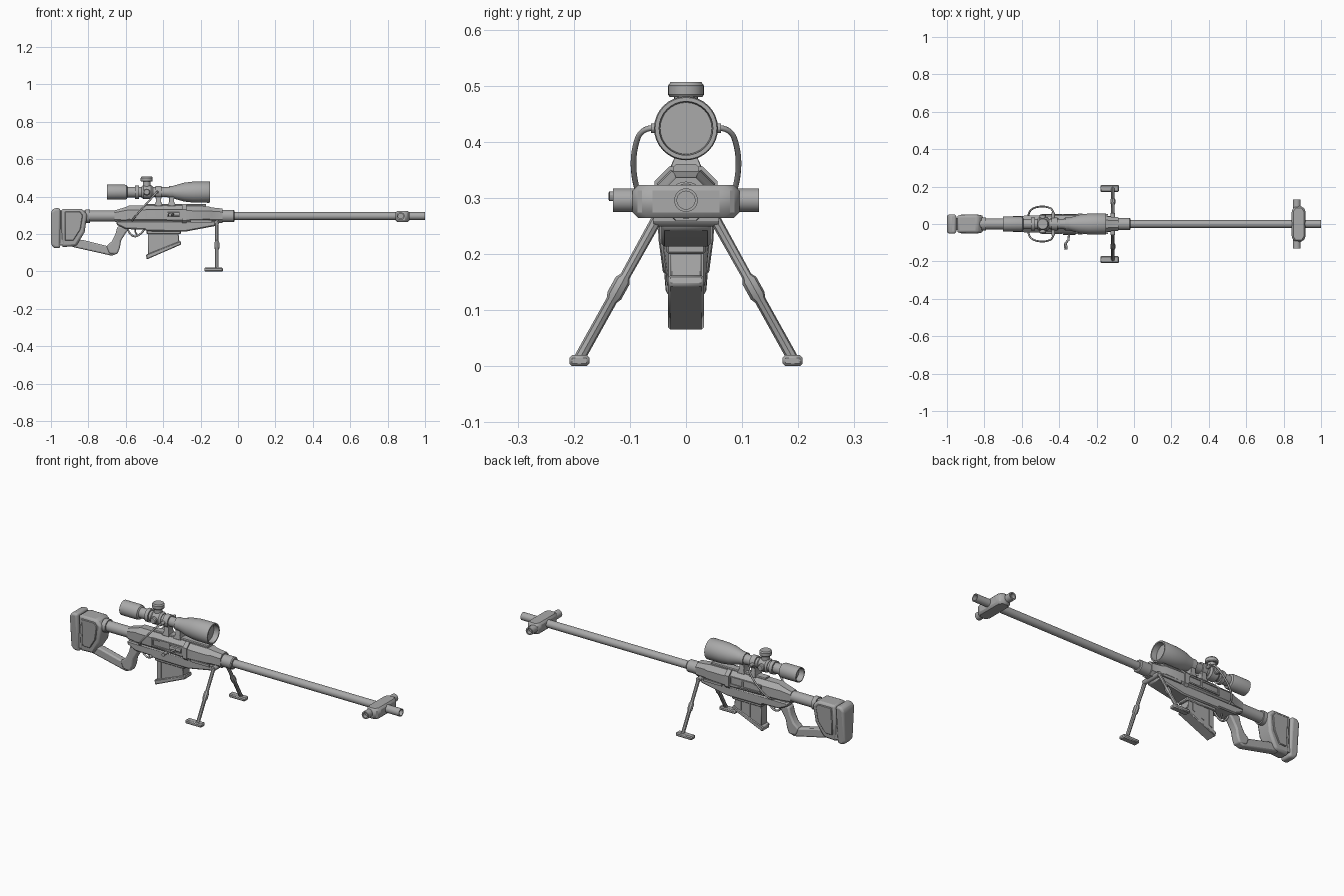
import bpy, bmesh, math
from mathutils import Vector

cube = bpy.data.objects.get("Cube")
if cube:
    bpy.data.objects.remove(cube, do_unlink=True)

gray = bpy.data.materials.new("gunmetal gray")
gray.use_nodes = True
gray.diffuse_color = (0.4, 0.4, 0.4, 1)
gray.node_tree.nodes["Principled BSDF"].inputs["Base Color"].default_value = (0.4, 0.4, 0.4, 1)
parts = []
AXIS = 0.296    # barrel height
SIGHT = 0.424   # scope height


def finish(name, bm, bevel=0, segments=1):
    bmesh.ops.recalc_face_normals(bm, faces=bm.faces)
    mesh = bpy.data.meshes.new(name)
    bm.to_mesh(mesh)
    bm.free()
    mesh.materials.append(gray)
    ob = bpy.data.objects.new(name, mesh)
    bpy.context.collection.objects.link(ob)
    if bevel:
        mod = ob.modifiers.new("Bevel", "BEVEL")
        mod.width, mod.segments, mod.limit_method = bevel, segments, "ANGLE"
    parts.append(ob)
    return ob


def bridge(bm, rings, caps=True):
    n = len(rings[0])
    for a, b in zip(rings, rings[1:]):
        for i in range(n):
            j = (i + 1) % n
            bm.faces.new((a[i], a[j], b[j], b[i]))
    if caps:
        bm.faces.new(rings[0])
        bm.faces.new(rings[-1])


def prism(name, outline, half, y=0, bevel=0, segments=1):
    """Side profile (x, z) extruded across; half is a width or a function of z."""
    width = half if callable(half) else lambda z: half
    bm = bmesh.new()
    bridge(bm, [[bm.verts.new((x, y + s * width(z), z)) for x, z in outline] for s in (-1, 1)])
    return finish(name, bm, bevel, segments)


def box(name, x0, x1, z0, z1, half, y=0, bevel=0):
    return prism(name, [(x0, z0), (x1, z0), (x1, z1), (x0, z1)], half, y, bevel)


def loft(name, sections):
    """Chamfered box sections along x: (x, half width, bottom, top, chamfer)."""
    bm = bmesh.new()
    rings = []
    for x, w, lo, hi, c in sections:
        quarter = [(w, hi - c), (w - c, hi)]
        low = [(w - c, lo), (w, lo + c)]
        ring = quarter + [(-y, z) for y, z in reversed(quarter)]
        ring += [(-y, z) for y, z in reversed(low)] + low
        rings.append([bm.verts.new((x, y, z)) for y, z in ring])
    bridge(bm, rings)
    return finish(name, bm)


def turned(name, profile, origin, axis="X", sides=24):
    """Turned part: profile of (distance along axis, radius)."""
    direction = {"X": Vector((1, 0, 0)), "Y": Vector((0, 1, 0)), "Z": Vector((0, 0, 1))}[axis] \
        if isinstance(axis, str) else Vector(axis).normalized()
    u = direction.orthogonal().normalized()
    v = direction.cross(u)
    bm = bmesh.new()
    rings = []
    for d, r in profile:
        rings.append([bm.verts.new(Vector(origin) + direction * d
                      + (u * math.cos(t) + v * math.sin(t)) * r)
                      for t in (2 * math.pi * i / sides for i in range(sides))])
    bridge(bm, rings)
    return finish(name, bm)


def rod(name, a, b, r, sides=12):
    d = Vector(b) - Vector(a)
    return turned(name, [(0, r), (d.length, r)], a, d, sides)


def hose(name, points, r):
    curve = bpy.data.curves.new(name, "CURVE")
    curve.dimensions, curve.bevel_depth, curve.bevel_resolution = "3D", r, 2
    curve.use_fill_caps = True
    spline = curve.splines.new("NURBS")
    spline.points.add(len(points) - 1)
    spline.use_endpoint_u, spline.order_u = True, 3
    for p, co in zip(spline.points, points):
        p.co = (*co, 1)
    curve.materials.append(gray)
    bpy.context.collection.objects.link(bpy.data.objects.new(name, curve))


# Barrel with hollow muzzle, and its collar
turned("barrel", [(-0.1, 0.021), (1, 0.021), (1, 0.016), (0.95, 0.016)], (0, 0, AXIS))
turned("barrel_collar", [(-0.1, 0.033), (-0.025, 0.033), (-0.02, 0.029)], (0, 0, AXIS))

# Muzzle brake with side vents
bm = bmesh.new()
plan = [(0.842, -0.07), (0.858, -0.095), (0.902, -0.095), (0.918, -0.07),
        (0.918, 0.07), (0.902, 0.095), (0.858, 0.095), (0.842, 0.07)]
bridge(bm, [[bm.verts.new((x, y, z)) for x, y in plan] for z in (0.264, 0.323)])
finish("muzzle_brake", bm, 0.01)
for s, side in ((-1, "right"), (1, "left")):
    turned("brake_vent_" + side, [(0, 0.021), (0.13, 0.021), (0.13, 0.014), (0.11, 0.014)],
           (0.87, 0, AXIS), (0, s, 0), 16)

# Receiver and fore end
loft("receiver", [(-0.66, 0.03, 0.266, 0.326, 0.012), (-0.6, 0.038, 0.257, 0.344, 0.018),
                  (-0.585, 0.045, 0.255, 0.352, 0.024), (-0.29, 0.048, 0.25, 0.352, 0.025)])
loft("fore_end", [(-0.29, 0.052, 0.25, 0.35, 0.025), (-0.16, 0.05, 0.255, 0.348, 0.025),
                  (-0.14, 0.04, 0.258, 0.342, 0.02), (-0.083, 0.036, 0.26, 0.336, 0.018)])
loft("receiver_band", [(-0.3, 0.056, 0.246, 0.356, 0.026), (-0.275, 0.056, 0.246, 0.356, 0.026)])
prism("lower_housing", [(-0.65, 0.27), (-0.65, 0.25), (-0.6, 0.226), (-0.5, 0.224), (-0.49, 0.215),
                        (-0.28, 0.213), (-0.12, 0.243), (-0.12, 0.27)], 0.044, bevel=0.006)
loft("top_rail", [(-0.5, 0.022, 0.34, 0.36, 0.004), (-0.17, 0.022, 0.34, 0.36, 0.004)])
for s, side in ((-1, "right"), (1, "left")):
    box("port_upper_rim_" + side, -0.495, -0.3, 0.322, 0.33, 0.004, s * 0.048)
    box("port_lower_rim_" + side, -0.495, -0.3, 0.284, 0.291, 0.004, s * 0.049)
    for x in (-0.495, -0.385, -0.308):
        box("port_post_" + side, x, x + 0.008, 0.288, 0.325, 0.004, s * 0.049)
    box("fore_end_slot_" + side, -0.255, -0.14, 0.262, 0.275, 0.004, s * 0.049)

# Bolt and handle
rod("bolt", (-0.38, -0.046, 0.306), (-0.312, -0.046, 0.306), 0.012)
rod("bolt_handle", (-0.345, -0.04, 0.306), (-0.352, -0.09, 0.304), 0.006)
rod("bolt_handle_bend", (-0.352, -0.085, 0.304), (-0.37, -0.11, 0.303), 0.006)
rod("bolt_knob", (-0.367, -0.105, 0.303), (-0.363, -0.137, 0.303), 0.009)

# Magazine with slanted base plate and side ribs
prism("magazine", [(-0.48, 0.225), (-0.32, 0.225), (-0.313, 0.155), (-0.48, 0.085)], 0.028, bevel=0.003)
prism("magazine_base", [(-0.492, 0.09), (-0.307, 0.163), (-0.303, 0.144), (-0.488, 0.064)],
      0.032, bevel=0.004)
box("magazine_well", -0.488, -0.305, 0.2, 0.235, 0.035, bevel=0.004)
for x in (-0.465, -0.415, -0.36):
    prism("magazine_rib", [(x, 0.21), (x + 0.016, 0.21), (x + 0.016, 0.45 * x + 0.32),
                           (x, 0.45 * x + 0.313)], 0.031)

# Buffer tube, stock, grip frame and butt pad
turned("buffer_tube", [(-0.85, 0.029), (-0.65, 0.029)], (0, 0, AXIS))
turned("buffer_ring", [(-0.815, 0.036), (-0.79, 0.036)], (0, 0, AXIS))


def stock_width(z):
    return 0.03 + 0.018 * min(1, max(0, (z - 0.12) / 0.12))


prism("stock_body", [(-0.945, 0.335), (-0.835, 0.335), (-0.806, 0.305), (-0.82, 0.21),
                     (-0.865, 0.135), (-0.945, 0.13)], stock_width, bevel=0.012, segments=2)
prism("stock_core", [(-0.97, 0.325), (-0.9, 0.325), (-0.9, 0.145), (-0.97, 0.145)], 0.032)
prism("cheek_panel", [(-0.925, 0.32), (-0.845, 0.32), (-0.83, 0.3), (-0.842, 0.225),
                      (-0.88, 0.165), (-0.925, 0.165)], lambda z: stock_width(z) + 0.004, bevel=0.003)
prism("butt_pad", [(-0.985, 0.338), (-0.95, 0.338), (-0.95, 0.124), (-0.985, 0.124), (-1, 0.145),
                   (-1, 0.318)], lambda z: stock_width(z) + 0.004, bevel=0.012, segments=3)
prism("lower_strut", [(-0.9, 0.175), (-0.83, 0.168), (-0.7, 0.136), (-0.64, 0.13), (-0.645, 0.095),
                      (-0.675, 0.084), (-0.89, 0.132)], 0.021, bevel=0.007, segments=2)
prism("grip", [(-0.645, 0.24), (-0.575, 0.24), (-0.6, 0.205), (-0.625, 0.165), (-0.632, 0.125),
               (-0.645, 0.092), (-0.69, 0.095), (-0.705, 0.135), (-0.675, 0.16), (-0.655, 0.2)],
      0.024, bevel=0.008, segments=2)

# Trigger and guard
hose("trigger_guard", [(-0.59, 0, 0.225), (-0.575, 0, 0.19), (-0.53, 0, 0.185), (-0.5, 0, 0.225)], 0.005)
hose("trigger", [(-0.55, 0, 0.23), (-0.553, 0, 0.21), (-0.54, 0, 0.197)], 0.004)

# Scope, recessed at both lenses
turned("scope", [(-0.67, 0.031), (-0.7, 0.035), (-0.7, 0.04), (-0.605, 0.04), (-0.595, 0.037),
                 (-0.59, 0.028), (-0.55, 0.028), (-0.55, 0.036), (-0.53, 0.036), (-0.53, 0.027),
                 (-0.385, 0.026), (-0.36, 0.03), (-0.29, 0.05), (-0.24, 0.056), (-0.155, 0.057),
                 (-0.15, 0.055), (-0.15, 0.048), (-0.18, 0.046)], (0, 0, SIGHT), sides=32)
turned("scope_turret_block", [(-0.515, 0.03), (-0.505, 0.037), (-0.465, 0.037), (-0.455, 0.03)],
       (0, 0, SIGHT))
turned("elevation_knob", [(0, 0.021), (0.056, 0.021), (0.056, 0.029), (0.06, 0.032), (0.076, 0.032),
                          (0.083, 0.027)], (-0.488, 0, SIGHT), "Z")
for s, side in ((-1, "right"), (1, "left")):
    turned("side_knob_" + side, [(0, 0.018), (0.045, 0.018), (0.05, 0.014)],
           (-0.488, 0, SIGHT), (0, s, 0), 16)

# Scope mounts
for name, x in (("rear_mount", -0.425), ("front_mount", -0.355)):
    turned(name + "_ring", [(-0.015, 0.034), (0.015, 0.034)], (x, 0, SIGHT))
    prism(name + "_foot", [(x - 0.022, 0.35), (x + 0.022, 0.35), (x + 0.014, 0.372),
                           (x + 0.014, 0.405), (x - 0.014, 0.405), (x - 0.014, 0.372)],
          lambda z: 0.03 if z < 0.36 else 0.022, bevel=0.002)

# Bracing loops beside the scope
for s, side in ((-1, "right"), (1, "left")):
    rod("loop_anchor_" + side, (-0.432, s * 0.025, SIGHT), (-0.432, s * 0.062, SIGHT), 0.009)
    hose("scope_loop_" + side, [(-0.43, s * 0.055, 0.425), (-0.435, s * 0.08, 0.425),
         (-0.468, s * 0.093, 0.385), (-0.505, s * 0.094, 0.345), (-0.54, s * 0.085, 0.305),
         (-0.565, s * 0.06, 0.275), (-0.565, s * 0.036, 0.268)], 0.005)

# Bipod
rod("bipod_hinge", (-0.113, -0.058, 0.262), (-0.113, 0.058, 0.262), 0.013)
for s, side in ((-1, "right"), (1, "left")):
    top, foot = Vector((-0.113, s * 0.052, 0.262)), Vector((-0.113, s * 0.19, 0.014))
    leg = foot - top
    length = leg.length
    turned("bipod_leg_" + side, [(0, 0.01), (0.41 * length, 0.009), (0.44 * length, 0.014),
                                 (0.55 * length, 0.014), (0.58 * length, 0.01), (length, 0.01)],
           top, leg, 8)
    box("bipod_foot_" + side, -0.18, -0.08, 0, 0.02, 0.018, s * 0.19, bevel=0.005)

# Smooth shading with sharp edges kept
bpy.ops.object.select_all(action="DESELECT")
for ob in parts:
    ob.select_set(True)
bpy.context.view_layer.objects.active = parts[0]
bpy.ops.object.shade_smooth_by_angle(angle=math.radians(30))
